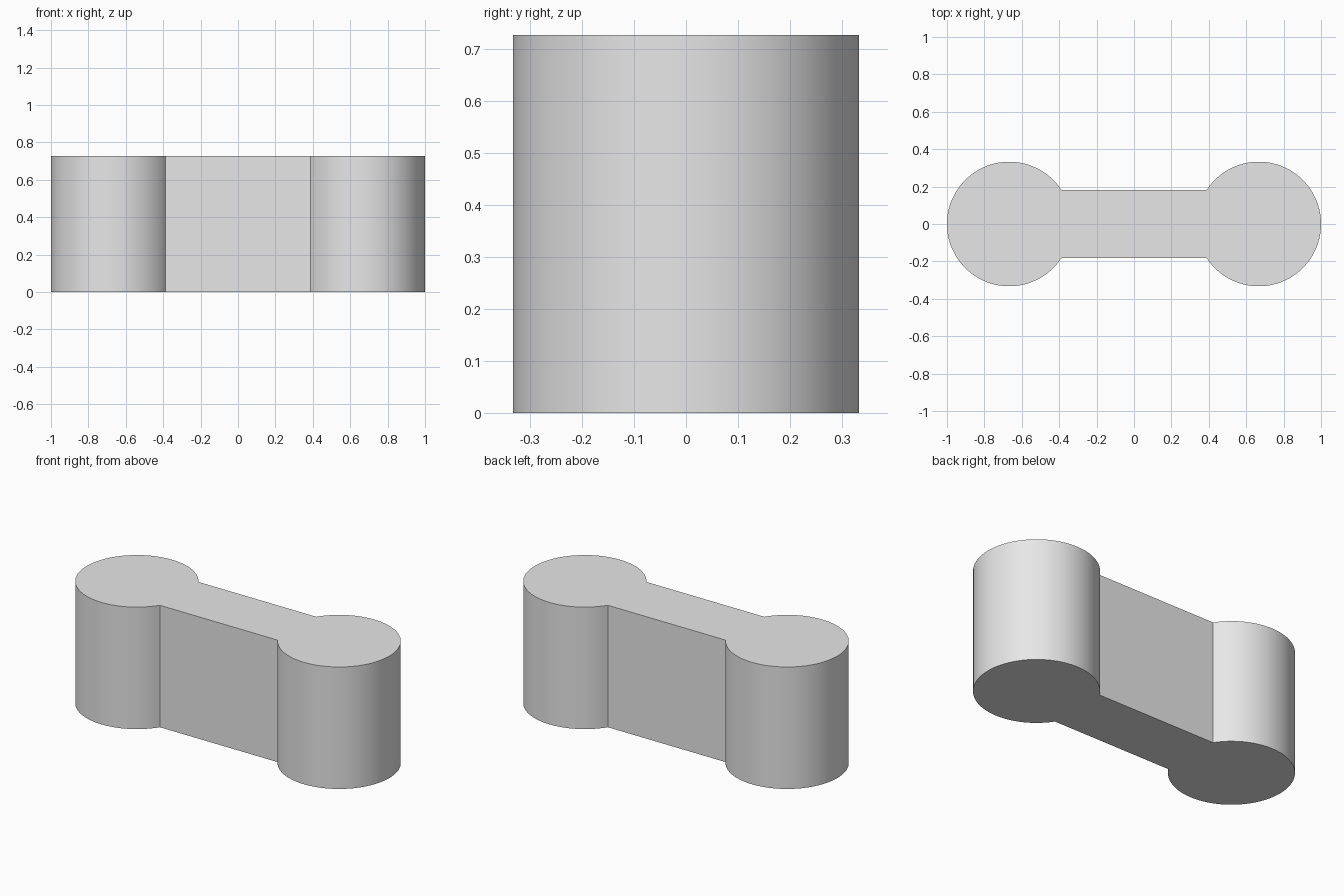
import bpy
import bmesh
from math import asin, cos, sin, pi

RADIUS = 0.333      # radius of the round ends
CENTRE = 0.667      # distance of each round end from the middle
HALF_WEB = 0.182    # half the thickness of the connecting bar
HEIGHT = 0.727
STEPS = 64

if "Cube" in bpy.data.objects:
    bpy.data.objects.remove(bpy.data.objects["Cube"], do_unlink=True)

# Plain grey material
grey = bpy.data.materials.new("light_grey")
grey.use_nodes = True
colour = (0.8, 0.8, 0.8, 1)
grey.diffuse_color = colour
grey.node_tree.nodes["Principled BSDF"].inputs["Base Color"].default_value = colour


def end_arc(side):
    """Outline of one round end, open where the bar joins it."""
    start = asin(HALF_WEB / RADIUS) - pi
    sweep = -2 * start
    return [(side * (CENTRE + RADIUS * cos(start + sweep * i / STEPS)),
             side * RADIUS * sin(start + sweep * i / STEPS))
            for i in range(STEPS + 1)]


# Dumbbell outline, extruded upward into one solid
bm = bmesh.new()
outline = [bm.verts.new((x, y, 0)) for x, y in end_arc(1) + end_arc(-1)]
base = bm.faces.new(outline)
extruded = bmesh.ops.extrude_face_region(bm, geom=[base], use_keep_orig=True)
top = [v for v in extruded["geom"] if isinstance(v, bmesh.types.BMVert)]
bmesh.ops.translate(bm, verts=top, vec=(0, 0, HEIGHT))
bmesh.ops.recalc_face_normals(bm, faces=bm.faces)

mesh = bpy.data.meshes.new("dumbbell_block")
bm.to_mesh(mesh)
bm.free()
mesh.materials.append(grey)
block = bpy.data.objects.new("dumbbell_block", mesh)
bpy.context.collection.objects.link(block)

# Smooth round walls with crisp rims and joints
bpy.ops.object.select_all(action="DESELECT")
block.select_set(True)
bpy.context.view_layer.objects.active = block
bpy.ops.object.shade_smooth_by_angle(angle=pi / 6)
